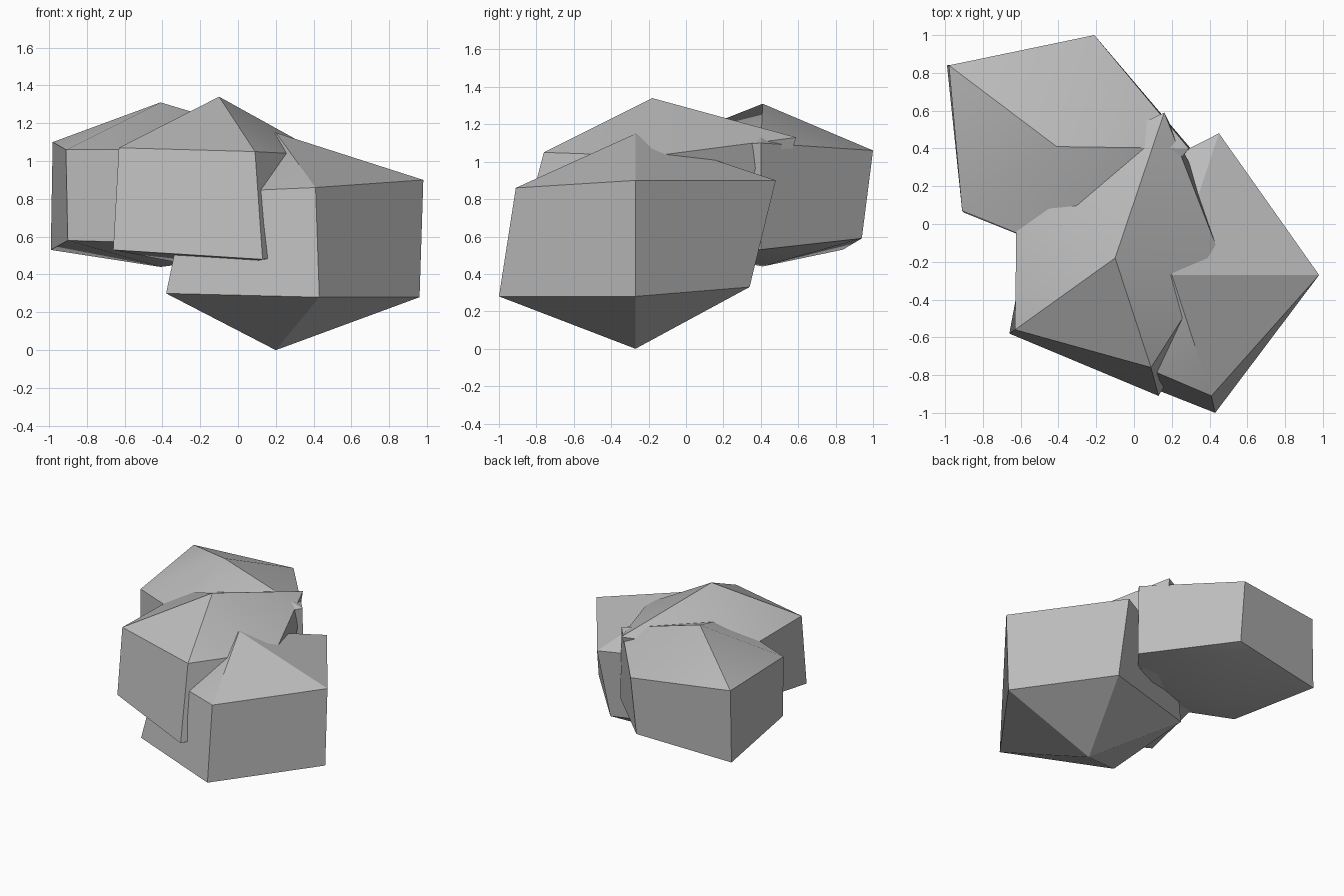
import bpy
import bmesh
import math

# Remove the default object
default_cube = bpy.data.objects.get("Cube")
if default_cube:
    bpy.data.objects.remove(default_cube, do_unlink=True)


def make_material(name, colour):
    material = bpy.data.materials.new(name)
    material.use_nodes = True
    material.diffuse_color = colour
    material.node_tree.nodes["Principled BSDF"].inputs["Base Color"].default_value = colour
    return material


stone_grey = make_material("stone grey", (0.5, 0.5, 0.5, 1))


def make_rock(name, bottom_tip, lower_ring, upper_ring, top_tip):
    """Five-sided drum closed by a shallow pyramid at each end."""
    mesh = bpy.data.meshes.new(name)
    bm = bmesh.new()
    bottom = bm.verts.new(bottom_tip)
    top = bm.verts.new(top_tip)
    lower = [bm.verts.new(point) for point in lower_ring]
    upper = [bm.verts.new(point) for point in upper_ring]
    count = len(lower)
    for i in range(count):
        j = (i + 1) % count
        bm.faces.new((lower[i], lower[j], upper[j], upper[i]))
        bm.faces.new((upper[i], upper[j], top))
        bm.faces.new((lower[j], lower[i], bottom))
    bmesh.ops.recalc_face_normals(bm, faces=bm.faces)
    bm.to_mesh(mesh)
    bm.free()
    mesh.materials.append(stone_grey)

    rock = bpy.data.objects.new(name, mesh)
    bpy.context.collection.objects.link(rock)
    bpy.ops.object.select_all(action="DESELECT")
    rock.select_set(True)
    bpy.context.view_layer.objects.active = rock
    bpy.ops.object.shade_smooth_by_angle(angle=math.radians(30))
    return rock


# Low rock at the front, resting on the ground
make_rock(
    "front_rock",
    bottom_tip=(0.2, -0.27, 0),
    lower_ring=[(0.96, -0.27, 0.28), (0.43, 0.34, 0.33), (-0.36, 0.1, 0.34),
                (-0.38, -0.68, 0.3), (0.43, -1, 0.28)],
    upper_ring=[(0.98, -0.27, 0.9), (0.45, 0.48, 0.9), (-0.3, 0.1, 0.86),
                (-0.27, -0.62, 0.83), (0.41, -0.91, 0.86)],
    top_tip=(0.2, -0.27, 1.15),
)

# Raised rock in the middle, leaning on the other two
make_rock(
    "middle_rock",
    bottom_tip=(-0.1, -0.18, 0.42),
    lower_ring=[(0.55, -0.2, 0.53), (0.04, 0.39, 0.53), (-0.53, 0.12, 0.57),
                (-0.66, -0.58, 0.53), (0.13, -0.91, 0.48)],
    upper_ring=[(0.46, -0.18, 1.03), (0.16, 0.59, 1.13), (-0.62, 0.21, 1.06),
                (-0.63, -0.56, 1.07), (0.09, -0.76, 1.05)],
    top_tip=(-0.1, -0.18, 1.34),
)

# Raised rock at the back
make_rock(
    "back_rock",
    bottom_tip=(-0.41, 0.41, 0.44),
    lower_ring=[(0.3, 0.4, 0.53), (-0.22, 0.94, 0.59), (-0.99, 0.84, 0.53),
                (-0.9, 0.06, 0.58), (-0.21, -0.2, 0.56)],
    upper_ring=[(0.29, 0.4, 1.1), (-0.21, 1, 1.06), (-0.98, 0.84, 1.1),
                (-0.91, 0.07, 1.06), (-0.2, -0.22, 1.06)],
    top_tip=(-0.41, 0.41, 1.31),
)
